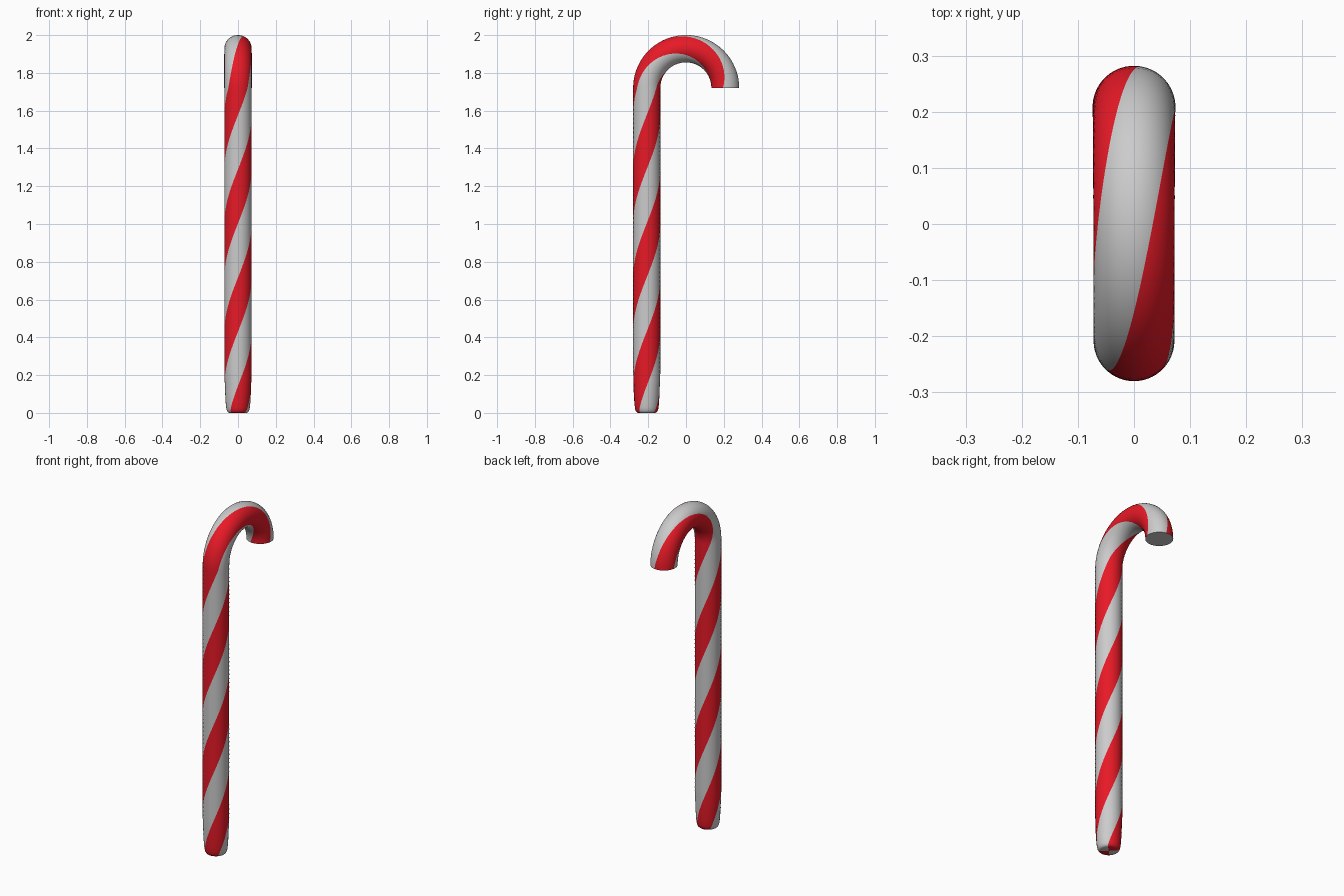
import bpy, bmesh, math

if "Cube" in bpy.data.objects:
    bpy.data.objects.remove(bpy.data.objects["Cube"])

R_ARC, Z_ARC, R_TUBE = 0.208, 1.72, 0.072
SEG = 48


def material(name, color):
    m = bpy.data.materials.new(name)
    m.diffuse_color = color
    m.use_nodes = True
    m.node_tree.nodes["Principled BSDF"].inputs["Base Color"].default_value = m.diffuse_color
    return m


def ring(bm, s, radius):
    """Cross-section at path length s, twisted so stripe borders follow edges."""
    bend = max(0.0, s - Z_ARC) / R_ARC
    twist = math.radians(540) * min(s, Z_ARC) / Z_ARC + math.radians(145) * bend / math.pi
    verts = []
    for i in range(SEG):
        a = 2 * math.pi * i / SEG - math.pi / 4 + twist
        d = R_ARC + radius * math.cos(a)          # distance from bend centre
        x = radius * math.sin(a)
        verts.append(bm.verts.new((x, -d * math.cos(bend),
                                   min(s, Z_ARC) + d * math.sin(bend))))
    return verts


# path stations: rounded foot, straight shaft, half-circle hook with slight flare
stations = [(0, 0.046), (0.002, 0.051), (0.007, 0.056), (0.015, 0.060),
            (0.03, 0.063), (0.06, 0.066), (0.11, 0.069), (0.17, 0.071)]
stations += [(0.21 + (Z_ARC - 0.21) * i / 60, R_TUBE) for i in range(61)]
stations += [(Z_ARC + math.pi * R_ARC * i / 40, R_TUBE + 0.002 * (i / 40) ** 2)
             for i in range(1, 41)]

bm = bmesh.new()
rings = [ring(bm, s, r) for s, r in stations]
foot = bm.verts.new((0, -R_ARC, 0))
for i in range(SEG):
    j = (i + 1) % SEG
    stripe = 1 if (i // (SEG // 4)) % 2 == 0 else 0
    faces = [bm.faces.new((a[i], a[j], b[j], b[i])) for a, b in zip(rings, rings[1:])]
    faces.append(bm.faces.new((foot, rings[0][j], rings[0][i])))
    for f in faces:
        f.material_index = stripe
# flat end of the hook
bm.faces.new(rings[-1]).material_index = 0
bmesh.ops.recalc_face_normals(bm, faces=bm.faces[:])

mesh = bpy.data.meshes.new("striped_cane")
bm.to_mesh(mesh)
bm.free()
mesh.materials.append(material("white", (0.8, 0.8, 0.8, 1)))
mesh.materials.append(material("red", (0.8, 0.01, 0.02, 1)))
cane = bpy.data.objects.new("striped_cane", mesh)
bpy.context.collection.objects.link(cane)
bpy.context.view_layer.objects.active = cane
cane.select_set(True)
bpy.ops.object.shade_smooth_by_angle(angle=math.radians(50))
